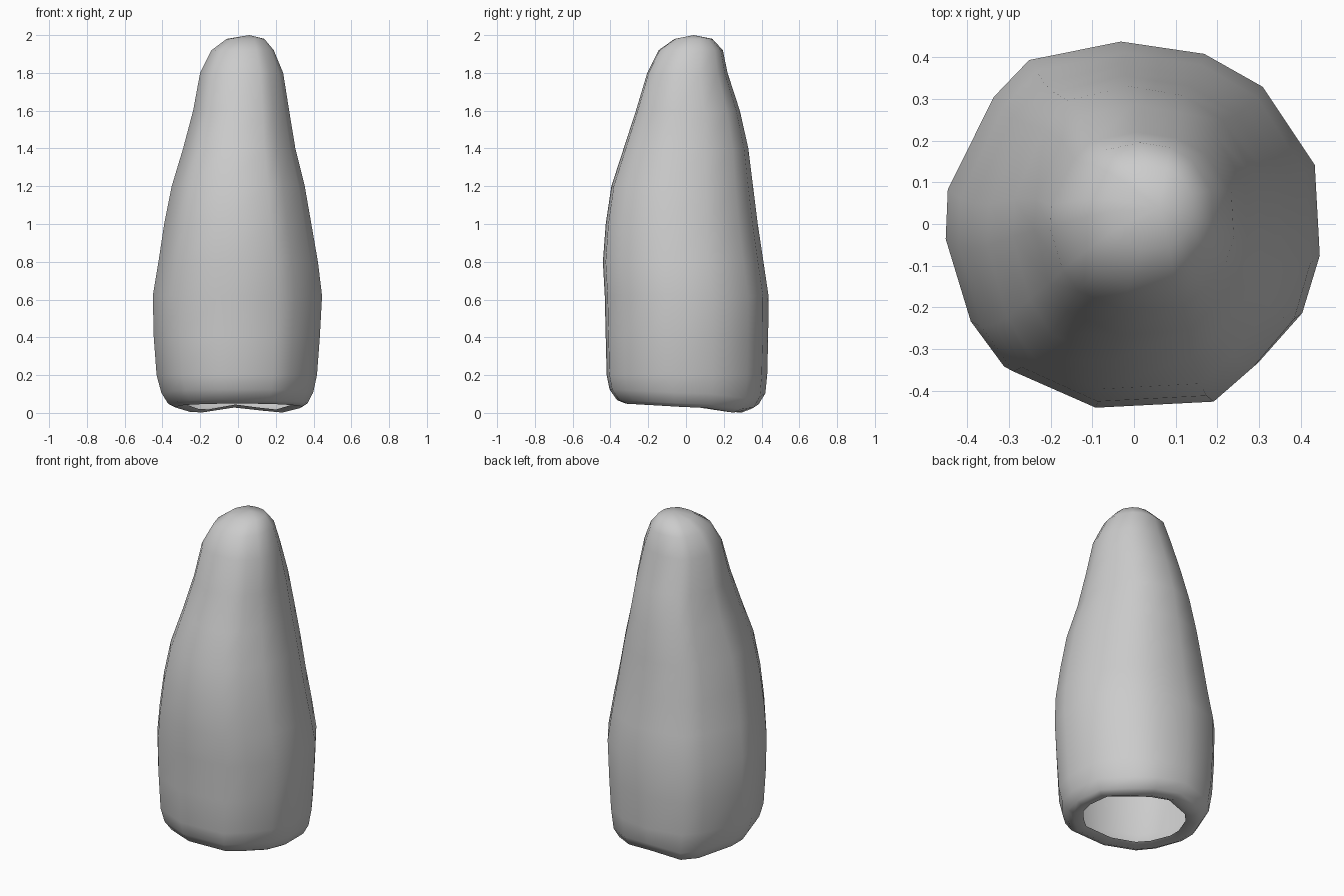
import bpy, bmesh, math

if "Cube" in bpy.data.objects:
    bpy.data.objects.remove(bpy.data.objects["Cube"])

# Irregular outline of the widest section, counter-clockwise from +x
OUTLINE = [(.435, .14), (.31, .33), (.17, .41), (-.03, .44), (-.25, .395), (-.335, .305),
           (-.445, .08), (-.45, -.04), (-.39, -.24), (-.31, -.35), (-.10, -.44),
           (.20, -.425), (.30, -.34), (.405, -.22), (.447, -.08)]

# Section extents: z, x min, x max, y min, y max
SECTIONS = [(.20, -.43, .42, -.42, .43), (.40, -.445, .435, -.425, .435),
            (.62, -.45, .447, -.43, .437), (.80, -.42, .425, -.44, .41),
            (1.0, -.39, .39, -.425, .38), (1.2, -.35, .355, -.395, .355),
            (1.4, -.29, .305, -.33, .33), (1.6, -.237, .272, -.265, .285),
            (1.8, -.20, .24, -.205, .22), (1.92, -.14, .19, -.145, .195),
            (1.98, -.06, .14, -.06, .14)]

# Curled lower edge: height above the wavy lip, then extents
LIP = [(.016, -.28, .29, -.27, .29), (0, -.335, .34, -.32, .33),
       (.018, -.37, .37, -.365, .385), (.075, -.405, .40, -.405, .42)]


def lip_height(x, y):
    a = math.atan2(y, x)
    s = math.sin(a)
    return .03 - .02 * s + .019 * math.cos(4 * a) * max(0, s)


bm = bmesh.new()


def ring(z, x0, x1, y0, y1, wavy=False):
    verts = []
    for x, y in OUTLINE:
        px = (x0 + x1) / 2 + x / .449 * (x1 - x0) / 2
        py = (y0 + y1) / 2 + y / .44 * (y1 - y0) / 2
        verts.append(bm.verts.new((px, py, z + (lip_height(x, y) if wavy else 0))))
    return verts


# Loft the open-bottomed shell
rings = [ring(*s, wavy=True) for s in LIP] + [ring(*s) for s in SECTIONS]
n = len(OUTLINE)
for low, high in zip(rings, rings[1:]):
    for i in range(n):
        j = (i + 1) % n
        bm.faces.new((low[i], low[j], high[j], high[i]))

# Blunt tip
tip = bm.verts.new((.06, .04, 2.0))
for i in range(n):
    bm.faces.new((rings[-1][i], rings[-1][(i + 1) % n], tip))

for f in bm.faces:
    f.smooth = True
mesh = bpy.data.meshes.new("tapered_stone")
bm.to_mesh(mesh)
bm.free()
stone = bpy.data.objects.new("tapered_stone", mesh)
bpy.context.collection.objects.link(stone)
